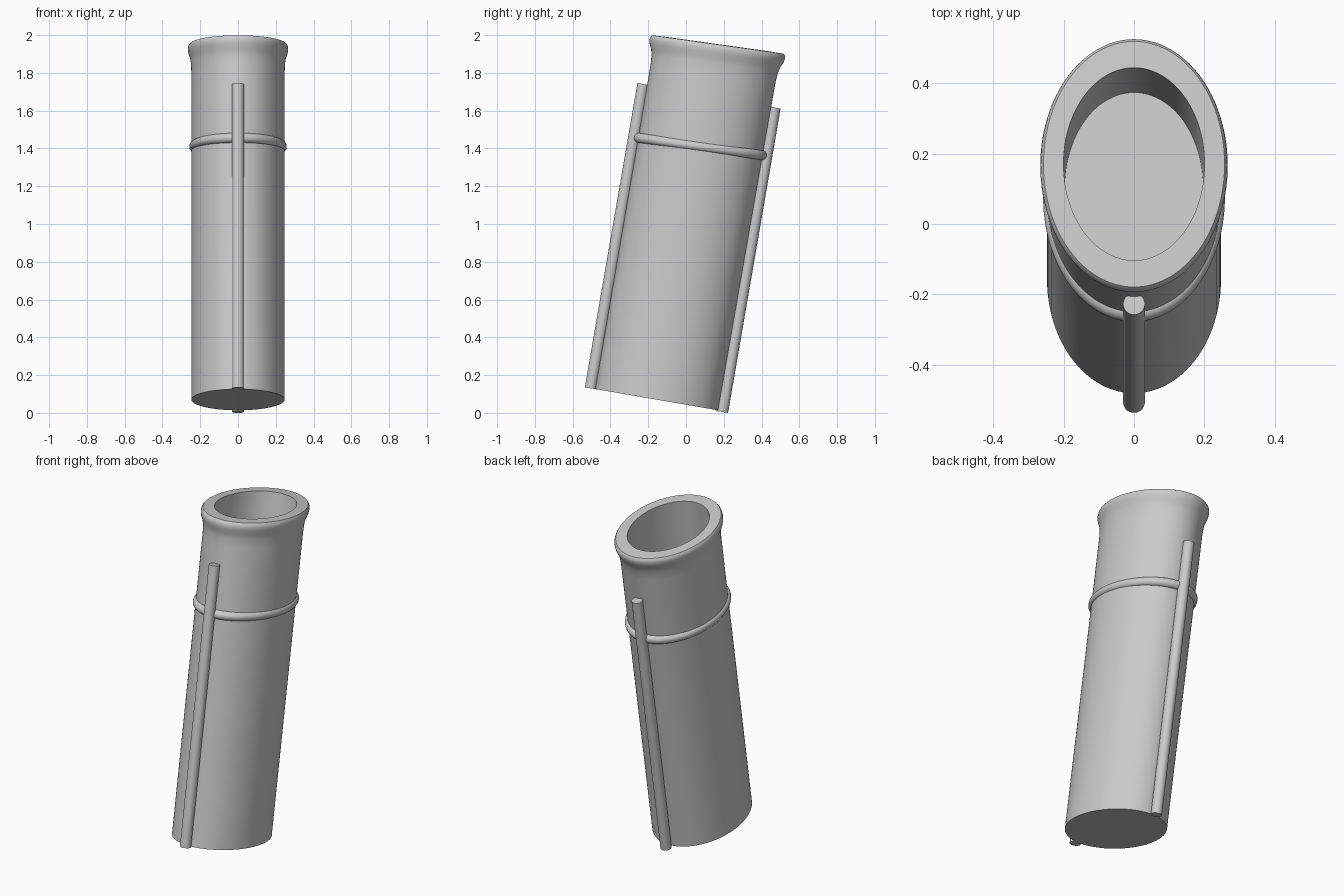
import bpy
import bmesh
from math import sin, cos, tan, pi, radians
from mathutils import Vector

old = bpy.data.objects.get("Cube")
if old:
    bpy.data.objects.remove(old, do_unlink=True)

grey = bpy.data.materials.new("plain grey")
grey.use_nodes = True
colour = (0.6, 0.6, 0.6, 1)
grey.diffuse_color = colour
grey.node_tree.nodes["Principled BSDF"].inputs["Base Color"].default_value = colour

SIDES = 96
LEAN = radians(9.8)
BASE = Vector((0, -0.155, 0.07))


def axis_y(z):
    """Centre line of the leaning pipe."""
    return BASE.y + (z - BASE.z) * tan(LEAN)


def finish(name, bm):
    bmesh.ops.recalc_face_normals(bm, faces=bm.faces)
    mesh = bpy.data.meshes.new(name)
    bm.to_mesh(mesh)
    bm.free()
    mesh.materials.append(grey)
    obj = bpy.data.objects.new(name, mesh)
    bpy.context.collection.objects.link(obj)
    bpy.ops.object.select_all(action="DESELECT")
    obj.select_set(True)
    bpy.context.view_layer.objects.active = obj
    bpy.ops.object.shade_smooth_by_angle(angle=radians(40))
    return obj


def loft(name, sections, closed=False):
    """Skin oval sections given as (height, half width, half depth, tilt)."""
    bm = bmesh.new()
    loops = []
    for z, a, b, tilt in sections:
        t = radians(tilt)
        angles = [2 * pi * i / SIDES for i in range(SIDES)]
        loops.append([bm.verts.new((a * cos(u),
                                    axis_y(z) + b * sin(u) * cos(t),
                                    z - b * sin(u) * sin(t))) for u in angles])
    pairs = list(zip(loops, loops[1:]))
    if closed:
        pairs.append((loops[-1], loops[0]))
    else:
        bm.faces.new(loops[0])
        bm.faces.new(loops[-1])
    for low, high in pairs:
        for i in range(SIDES):
            j = (i + 1) % SIDES
            bm.faces.new((low[i], low[j], high[j], high[i]))
    return finish(name, bm)


# Pipe body with flared lip and recessed mouth
loft("funnel_body", [
    (0.07, 0.247, 0.330, 9.8),
    (1.80, 0.247, 0.334, 8),
    (1.85, 0.249, 0.338, 8),
    (1.88, 0.254, 0.346, 8),
    (1.905, 0.263, 0.358, 8),
    (1.925, 0.266, 0.362, 8),
    (1.94, 0.264, 0.360, 8),
    (1.95, 0.257, 0.352, 8),
    (1.952, 0.200, 0.276, 8),
    (1.58, 0.196, 0.270, 8),
])

# Raised band around the upper part
R = 0.026
loft("band", [(1.41 + R * sin(p), 0.232 + R * cos(p), 0.331 + R * cos(p), 8)
              for p in (2 * pi * k / 16 for k in range(16))], closed=True)

# Steam pipes up the front and back
for name, y, z in (("front_pipe", -0.505, 0.13), ("back_pipe", 0.192, 0.005)):
    bm = bmesh.new()
    length = 1.635
    bmesh.ops.create_cone(bm, cap_ends=True, segments=32,
                          radius1=0.031, radius2=0.031, depth=length)
    pipe = finish(name, bm)
    pipe.rotation_euler.x = -LEAN
    pipe.location = Vector((0, y, z)) + Vector((0, sin(LEAN), cos(LEAN))) * length / 2
